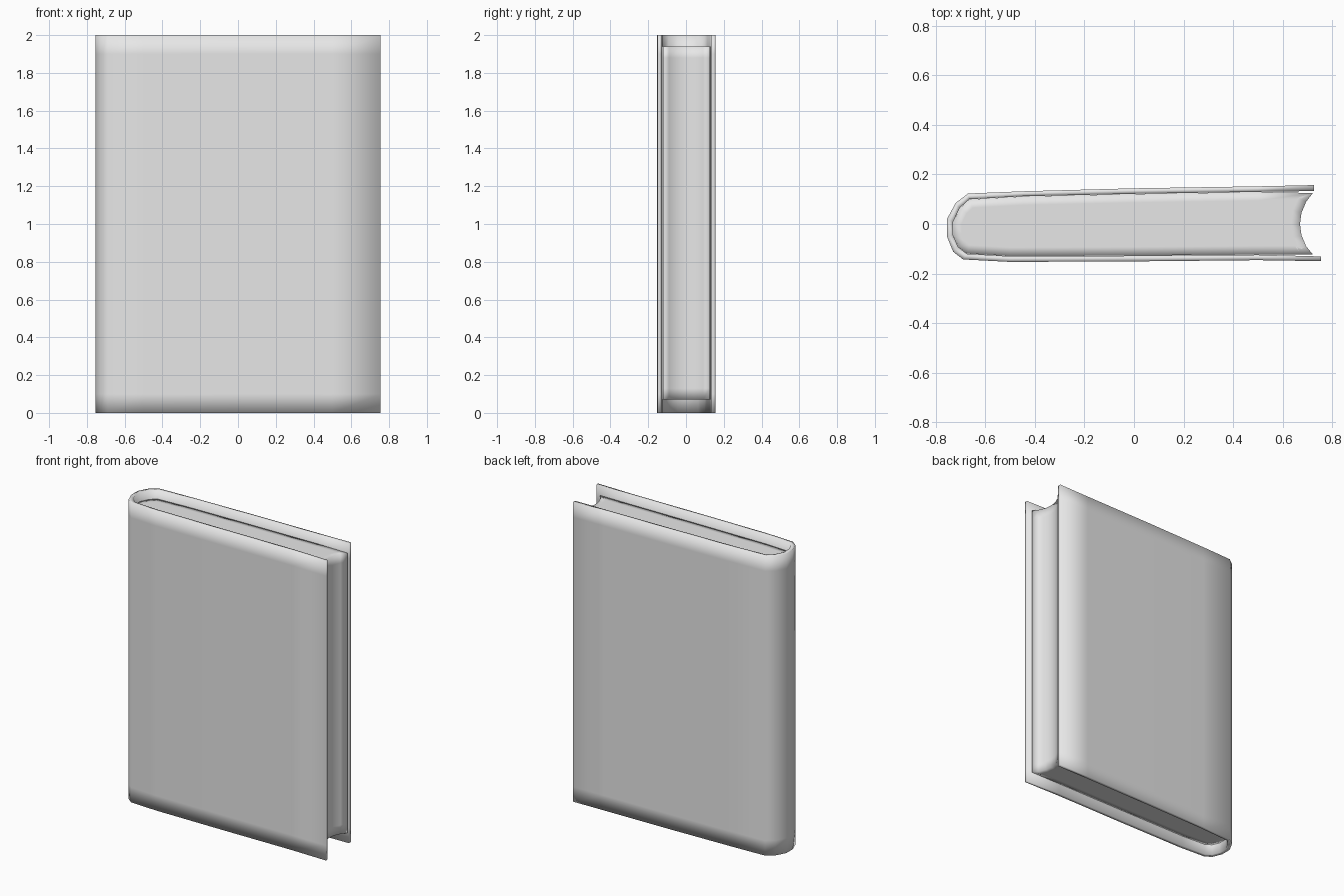
import bpy
import bmesh

cube = bpy.data.objects.get("Cube")
if cube:
    bpy.data.objects.remove(cube, do_unlink=True)

grey = bpy.data.materials.new("light_grey")
grey.use_nodes = True
grey.diffuse_color = (0.8, 0.8, 0.8, 1)
grey.node_tree.nodes["Principled BSDF"].inputs["Base Color"].default_value = (0.8, 0.8, 0.8, 1)


def loft(bm, loop, levels):
    """Extrude a closed outline through the given heights; return its vertex rings."""
    rings = [[bm.verts.new((x, y, z)) for x, y in loop] for z in levels]
    n = len(loop)
    for low, high in zip(rings, rings[1:]):
        for i in range(n):
            j = (i + 1) % n
            bm.faces.new((low[i], low[j], high[j], high[i]))
    return rings


def finish(bm, name):
    bmesh.ops.recalc_face_normals(bm, faces=bm.faces)
    for face in bm.faces:
        face.smooth = True
    mesh = bpy.data.meshes.new(name)
    bm.to_mesh(mesh)
    bm.free()
    mesh.materials.append(grey)
    obj = bpy.data.objects.new(name, mesh)
    bpy.context.collection.objects.link(obj)


# Cover: outer and matching inner outline, from the back board round the spine
outer = [(0.727, 0.157), (0.5, 0.152), (0.0, 0.144), (-0.45, 0.132), (-0.67, 0.123),
         (-0.72, 0.085), (-0.755, 0.02), (-0.755, -0.05), (-0.73, -0.112),
         (-0.69, -0.143), (-0.5, -0.153), (0.0, -0.151), (0.5, -0.146), (0.755, -0.15)]
inner = [(0.727, 0.133), (0.5, 0.13), (0.0, 0.122), (-0.45, 0.112), (-0.665, 0.1),
         (-0.703, 0.065), (-0.73, 0.01), (-0.73, -0.045), (-0.71, -0.093),
         (-0.675, -0.12), (-0.5, -0.13), (0.0, -0.128), (0.5, -0.124), (0.755, -0.131)]
bm = bmesh.new()
rings = loft(bm, outer + inner[::-1], (0, 0.1, 1.9, 2))
for ring in (rings[0], rings[-1]):
    for i in range(len(outer) - 1):
        bm.faces.new((ring[i], ring[i + 1], ring[-2 - i], ring[-1 - i]))
finish(bm, "cover")

# Page block: follows the inside of the cover, with a hollow fore edge
fore_edge = [(0.722, -0.123), (0.695, -0.09), (0.676, -0.045), (0.67, 0.0),
             (0.676, 0.045), (0.695, 0.09), (0.722, 0.125)]
body = [(x, y * 0.995) for x, y in inner[1:-1]]
bm = bmesh.new()
rings = loft(bm, body + fore_edge, (0.07, 0.13, 1.88, 1.94))
caps = [bm.faces.new(ring) for ring in (rings[0], rings[-1])]
bmesh.ops.recalc_face_normals(bm, faces=bm.faces)
bmesh.ops.inset_region(bm, faces=caps, thickness=0.035, use_even_offset=True)
finish(bm, "page_block")
